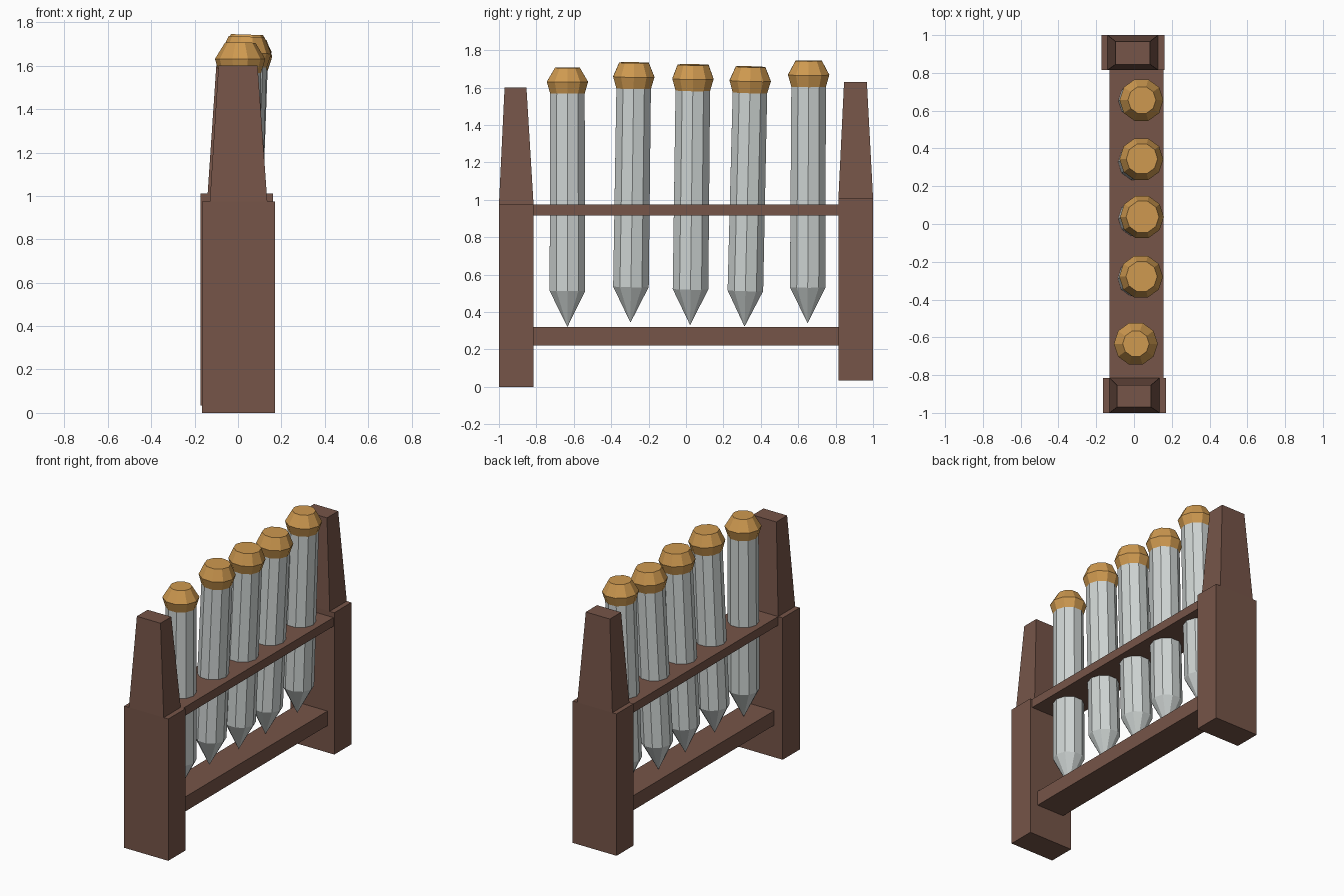
import bpy, bmesh, math
from mathutils import Vector

if "Cube" in bpy.data.objects:
    bpy.data.objects.remove(bpy.data.objects["Cube"])


def material(name, rgb):
    m = bpy.data.materials.new(name)
    m.diffuse_color = (*rgb, 1)
    m.use_nodes = True
    m.node_tree.nodes["Principled BSDF"].inputs["Base Color"].default_value = m.diffuse_color
    return m


WOOD = material("dark_wood", (0.18, 0.09, 0.065))
GLASS = material("pale_glass", (0.62, 0.66, 0.65))
CORK = material("cork", (0.62, 0.32, 0.08))


def finish(name, bm, mat):
    bmesh.ops.recalc_face_normals(bm, faces=bm.faces)
    me = bpy.data.meshes.new(name)
    bm.to_mesh(me)
    bm.free()
    me.materials.append(mat)
    ob = bpy.data.objects.new(name, me)
    bpy.context.collection.objects.link(ob)
    return ob


def block(name, x, y, z, top_x=None, top_y=None):
    """Box from ranges; optional smaller ranges for the top face."""
    bm = bmesh.new()
    bmesh.ops.create_cube(bm, size=1)
    for v in bm.verts:
        i, j, k = (int(c > 0) for c in v.co)
        xr = top_x if k and top_x else x
        yr = top_y if k and top_y else y
        v.co = (xr[i], yr[j], z[k])
    return finish(name, bm, WOOD)


def lathe(name, profile, base, axis, mat, sides=10):
    """Revolve (radius, height) points around a leaning axis."""
    bm = bmesh.new()
    rings = []
    for r, h in profile:
        n = 1 if r == 0 else sides
        rings.append([bm.verts.new((r * math.cos(math.tau * i / sides),
                                    r * math.sin(math.tau * i / sides), h))
                      for i in range(n)])
    for a, b in zip(rings, rings[1:]):
        for i in range(sides):
            j = (i + 1) % sides
            if len(a) == 1:
                bm.faces.new((a[0], b[j], b[i]))
            else:
                bm.faces.new((a[i], a[j], b[j], b[i]))
    for ring in (rings[0], rings[-1]):
        if len(ring) > 1:
            bm.faces.new(ring)
    ob = finish(name, bm, mat)
    ob.location = base
    ob.rotation_euler = Vector((0, 0, 1)).rotation_difference(axis).to_euler()
    return ob


# end posts: straight lower block with a tapered upper block
block("front_post", (-0.165, 0.17), (-1, -0.815), (0, 0.975))
block("front_post_top", (-0.13, 0.135), (-1, -0.815), (0.975, 1.6),
      (-0.09, 0.09), (-0.97, -0.853))
block("back_post", (-0.172, 0.162), (0.815, 1), (0.035, 1.01))
block("back_post_top", (-0.14, 0.127), (0.815, 1), (1.01, 1.63),
      (-0.098, 0.085), (0.845, 0.967))

# rails between the posts
block("upper_rail", (-0.13, 0.155), (-0.82, 0.82), (0.915, 0.975))
block("lower_rail", (-0.1, 0.11), (-0.82, 0.82), (0.22, 0.32))

# tubes: tip point, top point, cap top radius
TUBES = [
    ((0.005, -0.634, 0.320), (0.01, -0.634, 1.706), 0.070),
    ((-0.01, -0.297, 0.343), (0.04, -0.278, 1.733), 0.083),
    ((-0.01, 0.022, 0.330), (0.045, 0.038, 1.722), 0.087),
    ((-0.01, 0.313, 0.322), (0.042, 0.345, 1.711), 0.083),
    ((-0.005, 0.650, 0.340), (0.042, 0.656, 1.743), 0.074),
]
for n, (tip, top, cap_r) in enumerate(TUBES, 1):
    tip, top = Vector(tip), Vector(top)
    axis = top - tip
    h = axis.length
    lathe(f"tube_{n}", [(0, 0), (0.1, 0.193), (0.097, h - 0.13)],
          tip, axis, GLASS)
    lathe(f"stopper_{n}", [(0.095, h - 0.145), (0.116, h - 0.075), (cap_r, h)],
          tip, axis, CORK)
